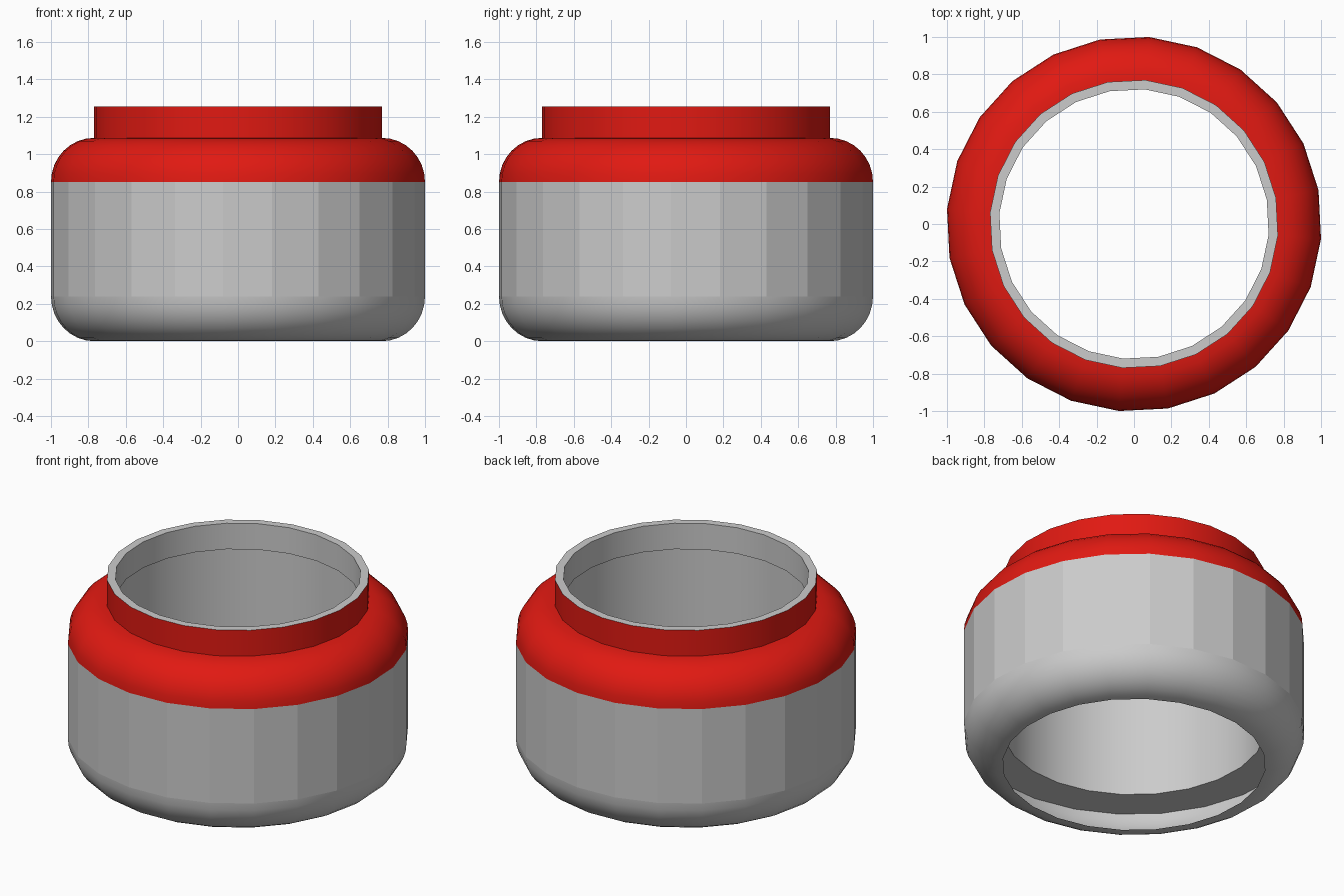
import bpy, bmesh
from math import sin, cos, pi, radians

if "Cube" in bpy.data.objects:
    bpy.data.objects.remove(bpy.data.objects["Cube"])

SIDES = 24
PHASE = radians(-4.6)
R, NECK, BORE = 1.003, 0.772, 0.722   # outer wall, neck outside, neck inside
Z_LOW, Z_HIGH, Z_SHOULDER, Z_TOP = 0.24, 0.852, 1.087, 1.255

red = bpy.data.materials.new("red")
red.diffuse_color = (0.75, 0.01, 0.006, 1)
red.use_nodes = True
red.node_tree.nodes["Principled BSDF"].inputs["Base Color"].default_value = red.diffuse_color


def lathe(name, profile, smooth=True, material=None):
    """Revolve an (r, z) profile around z."""
    bm = bmesh.new()
    rings = [[bm.verts.new((r * cos(PHASE + 2 * pi * i / SIDES),
                            r * sin(PHASE + 2 * pi * i / SIDES), z))
              for i in range(SIDES)] for r, z in profile]
    for a, b in zip(rings, rings[1:]):
        for i in range(SIDES):
            k = (i + 1) % SIDES
            bm.faces.new((a[i], a[k], b[k], b[i])).smooth = smooth
    me = bpy.data.meshes.new(name)
    bm.to_mesh(me)
    bm.free()
    if smooth:
        me.set_sharp_from_angle(angle=radians(40))
    if material:
        me.materials.append(material)
    ob = bpy.data.objects.new(name, me)
    bpy.context.collection.objects.link(ob)
    return ob


def quarter(z_wall, z_end, steps=8):
    """Rounded corner from the outer wall in to the neck radius."""
    return [(NECK + (R - NECK) * cos(t), z_wall + (z_end - z_wall) * sin(t))
            for t in (pi / 2 * i / steps for i in range(steps + 1))]


# Outside, from the bottom up
lathe("rounded_base", quarter(Z_LOW, 0)[::-1])
lathe("body_wall", [(R, Z_LOW), (R, Z_HIGH)], smooth=False)
lathe("shoulder", quarter(Z_HIGH, Z_SHOULDER), material=red)
lathe("neck", [(NECK, Z_SHOULDER), (NECK, Z_TOP)], material=red)

# Rim, neck bore, inner wall and the ledge hidden above the base
lathe("rim_and_liner", [(NECK, Z_TOP), (BORE, Z_TOP), (BORE, Z_SHOULDER),
                        (NECK, Z_SHOULDER), (NECK, Z_LOW), (R, Z_LOW)])
